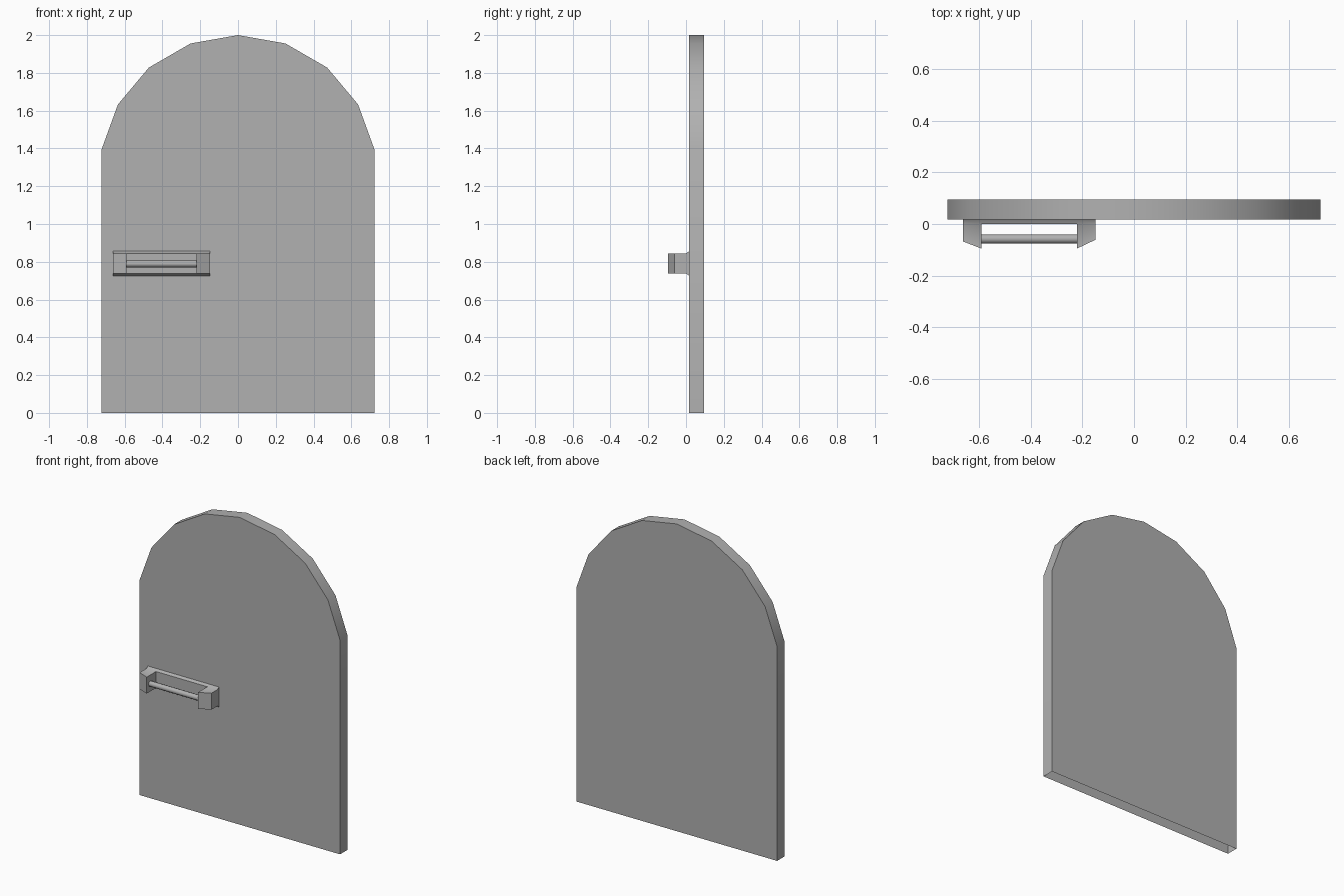
import bpy, bmesh
from math import sin, cos, radians, pi
from mathutils import Matrix

if "Cube" in bpy.data.objects:
    bpy.data.objects.remove(bpy.data.objects["Cube"])

# Dark grey finish shared by all parts
GREY = bpy.data.materials.new("dark_grey")
GREY.diffuse_color = (0.44, 0.44, 0.44, 1)
GREY.use_nodes = True
GREY.node_tree.nodes["Principled BSDF"].inputs["Base Color"].default_value = GREY.diffuse_color


def finish(name, bm, angle):
    """Weld the mesh, make it an object, and smooth edges below the given angle."""
    bmesh.ops.remove_doubles(bm, verts=bm.verts, dist=0.0005)
    bmesh.ops.recalc_face_normals(bm, faces=bm.faces)
    me = bpy.data.meshes.new(name)
    bm.to_mesh(me)
    bm.free()
    me.materials.append(GREY)
    ob = bpy.data.objects.new(name, me)
    bpy.context.collection.objects.link(ob)
    bpy.ops.object.select_all(action='DESELECT')
    ob.select_set(True)
    bpy.context.view_layer.objects.active = ob
    bpy.ops.object.shade_smooth_by_angle(angle=radians(angle))


def open_prism(bm, profile, place, lo, hi, caps=(True, True), skip=()):
    """Extrude an open profile; the side joining its two ends stays open."""
    a = [bm.verts.new(place(u, v, lo)) for u, v in profile]
    b = [bm.verts.new(place(u, v, hi)) for u, v in profile]
    for i in range(len(profile) - 1):
        if i not in skip:
            bm.faces.new((a[i], a[i + 1], b[i + 1], b[i]))
    if caps[0]:
        bm.faces.new(a[::-1])
    if caps[1]:
        bm.faces.new(b)


# Door panel: arched outline with an open underside
R, CZ = 0.734, 1.266
arch = [(R * cos(radians(t)), CZ + R * sin(radians(t))) for t in range(10, 171, 20)]
outline = [(arch[0][0], 0)] + arch + [(arch[-1][0], 0)]
bm = bmesh.new()
open_prism(bm, outline, lambda x, z, y: (x, y, z), 0.017, 0.095)
finish("door_panel", bm, 30)

# Handle bracket: plate flared against the door, with a slanted post at each end
X = [-0.661, -0.591, -0.221, -0.149]
LOW, TOP = 0.738, 0.845
plate = [(0.017, 0.856), (0.0, TOP), (0.0, LOW), (0.017, 0.726)]
bm = bmesh.new()
for i in range(3):
    open_prism(bm, plate, lambda y, z, x: (x, y, z), X[i], X[i + 1],
               caps=(i == 0, i == 2), skip=() if i == 1 else (1,))
for outer, inner, front in ((X[0], X[1], -0.068), (X[3], X[2], -0.061)):
    post = [(outer, 0), (outer, front), (inner, -0.095), (inner, 0)]
    open_prism(bm, post, lambda x, y, z: (x, y, z), LOW, TOP)
finish("handle_bracket", bm, 40)

# Handle bar between the posts
bm = bmesh.new()
bmesh.ops.create_cone(bm, cap_ends=False, segments=8, radius1=0.018, radius2=0.018, depth=X[2] - X[1],
                      matrix=Matrix.Translation(((X[1] + X[2]) / 2, -0.058, 0.789)) @ Matrix.Rotation(pi / 2, 4, 'Y'))
finish("handle_bar", bm, 60)
